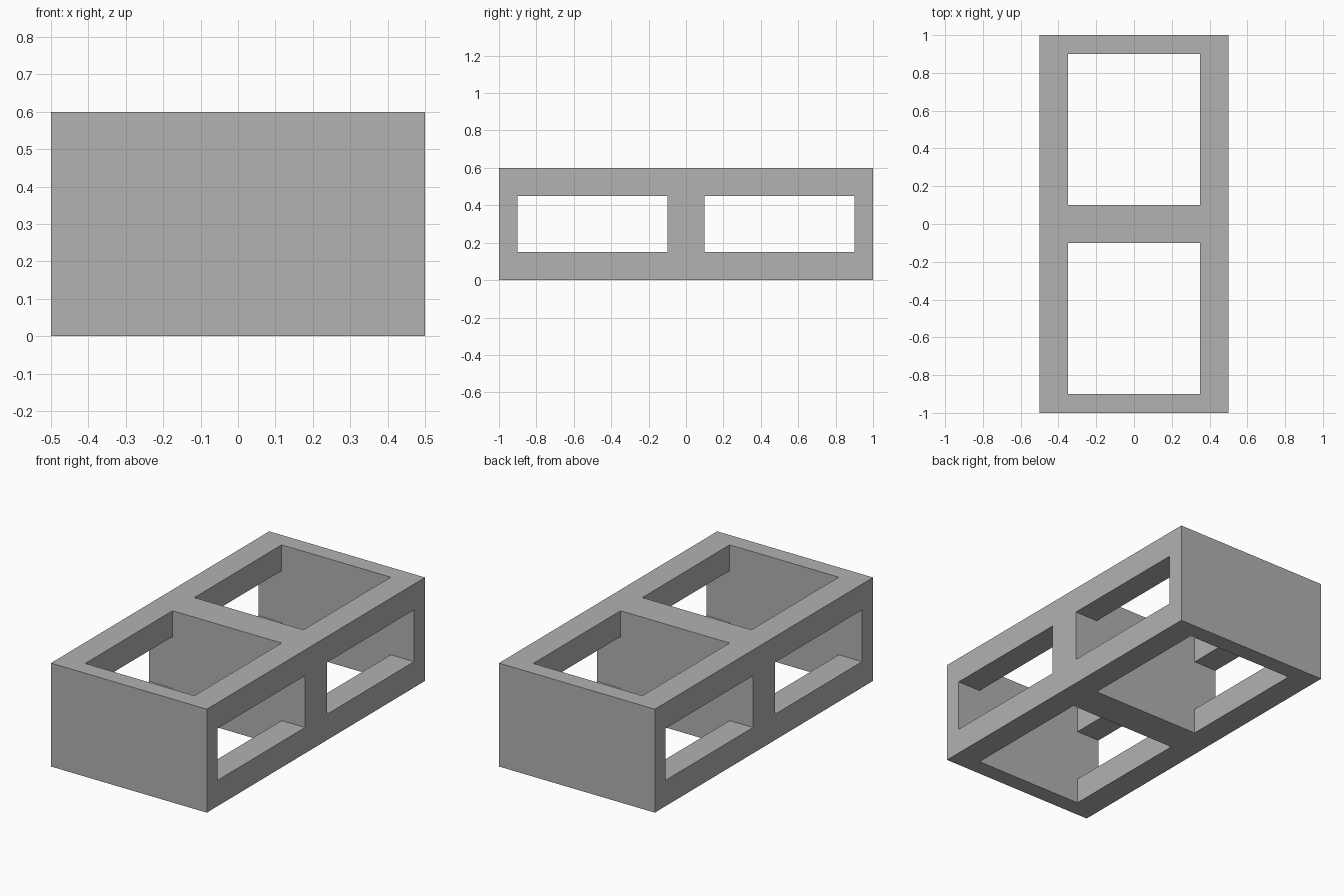
import bpy
import bmesh

default_cube = bpy.data.objects.get("Cube")
if default_cube:
    bpy.data.objects.remove(default_cube, do_unlink=True)

# Plain grey material
grey = bpy.data.materials.new("plain_grey")
grey.use_nodes = True
colour = (0.445, 0.445, 0.445, 1.0)
grey.diffuse_color = colour
grey.node_tree.nodes["Principled BSDF"].inputs["Base Color"].default_value = colour

# Planes that bound the walls, rails and openings
xs = (-0.5, -0.35, 0.35, 0.5)
ys = (-1.0, -0.9, -0.1, 0.1, 0.9, 1.0)
zs = (0.0, 0.15, 0.45, 0.6)
planes = (xs, ys, zs)


def is_solid(cell):
    """End and middle walls are full; each bay keeps only its four corner rails."""
    if any(not 0 <= c < len(p) - 1 for c, p in zip(cell, planes)):
        return False
    i, j, k = cell
    in_bay = j % 2 == 1
    return not in_bay or (i != 1 and k != 1)


# Frame: one closed shell, with faces only where solid meets open space
bm = bmesh.new()
corners = {}


def corner(index):
    if index not in corners:
        corners[index] = bm.verts.new([p[n] for p, n in zip(planes, index)])
    return corners[index]


def add_side(cell, axis, side):
    u, v = (axis + 1) % 3, (axis + 2) % 3
    loop = []
    for du, dv in ((0, 0), (1, 0), (1, 1), (0, 1)):
        index = list(cell)
        index[axis] += side
        index[u] += du
        index[v] += dv
        loop.append(corner(tuple(index)))
    bm.faces.new(loop if side else loop[::-1])


for i in range(len(xs) - 1):
    for j in range(len(ys) - 1):
        for k in range(len(zs) - 1):
            cell = (i, j, k)
            if not is_solid(cell):
                continue
            for axis in range(3):
                for side in (0, 1):
                    neighbour = list(cell)
                    neighbour[axis] += 2 * side - 1
                    if not is_solid(tuple(neighbour)):
                        add_side(cell, axis, side)

mesh = bpy.data.meshes.new("two_bay_frame")
bm.to_mesh(mesh)
bm.free()
mesh.materials.append(grey)
frame = bpy.data.objects.new("two_bay_frame", mesh)
bpy.context.collection.objects.link(frame)
